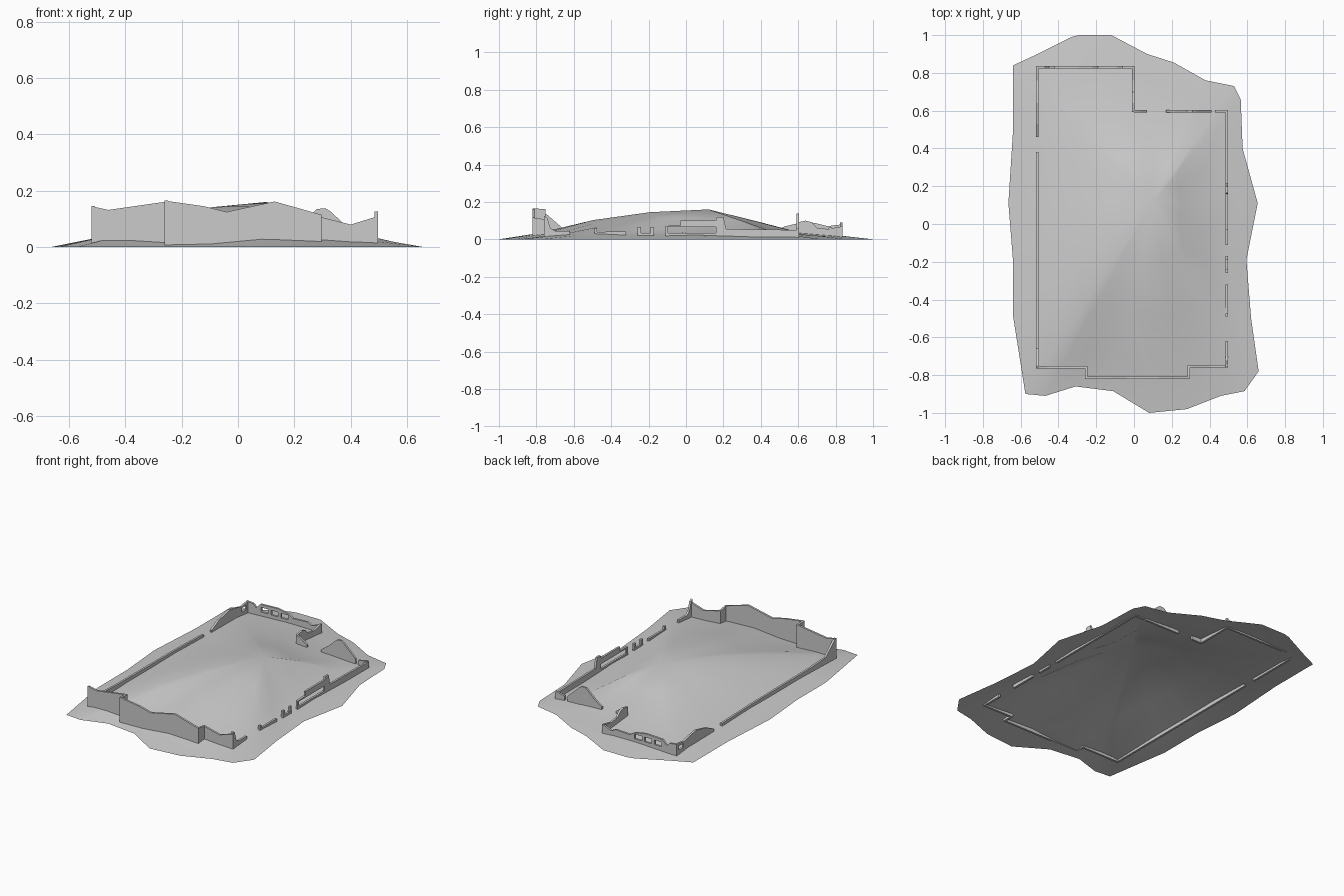
import bpy, bmesh
from mathutils import Vector

if "Cube" in bpy.data.objects:
    bpy.data.objects.remove(bpy.data.objects["Cube"])

THICK = 0.013   # wall thickness
BASE = 0.008    # wall foot, slightly under the ground sheet


def new_object(name, bm):
    bmesh.ops.recalc_face_normals(bm, faces=bm.faces[:])
    me = bpy.data.meshes.new(name)
    bm.to_mesh(me)
    bm.free()
    ob = bpy.data.objects.new(name, me)
    bpy.context.collection.objects.link(ob)
    return ob


def slab(name, axis, pos, outline, thick=THICK):
    """Extrude a (run, z) outline; axis is the direction the wall runs in."""
    bm = bmesh.new()
    def place(u, z, d):
        return (u, pos + d, z) if axis == 'x' else (pos + d, u, z)
    verts = [bm.verts.new(place(u, z, -thick / 2)) for u, z in outline]
    face = bm.faces.new(verts)
    ext = bmesh.ops.extrude_face_region(bm, geom=[face])
    off = Vector(place(0, 0, thick / 2)) - Vector(place(0, 0, -thick / 2))
    bmesh.ops.translate(bm, vec=off,
                        verts=[v for v in ext['geom'] if isinstance(v, bmesh.types.BMVert)])
    # the starting face is kept as the second side of the slab
    if not face.is_valid:
        bm.faces.new(verts)
    return new_object(name, bm)


def wall(name, axis, pos, top, windows=()):
    """Wall with a broken top edge and rectangular windows (u0, u1, z0, z1)."""
    ob = slab(name, axis, pos, [(top[0][0], BASE)] + top + [(top[-1][0], BASE)])
    for u0, u1, z0, z1 in windows:
        cutter = slab("window_cutter", axis, pos,
                      [(u0, z0), (u0, z1), (u1, z1), (u1, z0)], 0.06)
        cutter.hide_render = True
        mod = ob.modifiers.new("window", 'BOOLEAN')
        mod.operation, mod.object, mod.solver = 'DIFFERENCE', cutter, 'EXACT'
        bpy.context.view_layer.objects.active = ob
        bpy.ops.object.modifier_apply(modifier=mod.name)
        bpy.data.objects.remove(cutter)
    return ob


# Ground mound: irregular outline shrunk in rings towards the summit,
# fuller to the south and flatter to the north and east
outline = [(-.64, .84), (-.51, .9), (-.33, .99), (-.29, 1), (-.12, 1), (.07, .9), (.21, .855),
           (.38, .76), (.53, .73), (.565, .66), (.575, .4), (.655, .11), (.595, -.19),
           (.62, -.5), (.66, -.78), (.585, -.885), (.46, -.91), (.28, -.98), (.08, -1),
           (-.11, -.885), (-.31, -.86), (-.47, -.91), (-.575, -.9), (-.64, -.49),
           (-.64, -.2), (-.665, .11), (-.64, .5)]
hub = Vector((.1, .12, .16))
bm = bmesh.new()
rings = []
for t, h, south, north, east in [(0, 0, 0, 0, 0), (.19, .029, .004, .011, .014),
                                 (.45, .077, .026, .043, .047), (.72, .127, .018, .03, .024)]:
    ring = []
    for x, y in outline:
        p = Vector((x, y, 0))
        d = Vector((x - hub.x, y - hub.y)).normalized()
        fall = max(north * max(d.y, 0), east * min(1, 2 * max(d.x, 0)))
        q = p.lerp(hub, t)
        ring.append(bm.verts.new((q.x, q.y, h + south * max(-d.y, 0) - fall)))
    rings.append(ring)
n = len(outline)
for a, b in zip(rings, rings[1:]):
    for i in range(n):
        j = (i + 1) % n
        bm.faces.new((a[i], a[j], b[j], b[i]))
peak = bm.verts.new(hub)
for i in range(n):
    bm.faces.new((rings[-1][i], rings[-1][(i + 1) % n], peak))
for f in bm.faces:
    f.smooth = True
new_object("ground_mound", bm)

# Front walls, with the middle stretch stepped forward
wall("front_wall_left", 'x', -.758, [(-.52, .145), (-.46, .132), (-.25, .162)])
wall("front_wall_middle", 'x', -.813, [(-.26, .165), (-.12, .145), (-.04, .125),
                                       (.13, .162), (.295, .115)])
wall("front_wall_right", 'x', -.753, [(.285, .108), (.3, .105), (.4, .08), (.497, .11)])
wall("front_return_left", 'y', -.254, [(-.818, .165), (-.753, .162)])
wall("front_return_right", 'y', .289, [(-.818, .116), (-.748, .106)])

# Left walls with a doorway gap
wall("left_wall_long", 'y', -.513, [(-.763, .145), (-.74, .13), (-.66, .06), (-.5, .052),
                                    (.1, .048), (.38, .04)])
wall("left_wall_back", 'y', -.513, [(.46, .035), (.53, .07), (.64, .095), (.7, .085),
                                    (.76, .07), (.79, .075), (.836, .08)],
     [(.765, .81, .035, .06)])

# Back walls
wall("back_wall", 'x', .83, [(-.518, .08), (-.47, .075), (-.45, .055), (-.42, .085), (-.3, .09),
                             (-.22, .075), (-.19, .055), (-.09, .06), (-.06, .045), (.003, .07)],
     [(u, u + .05, .038, .067) for u in (-.415, -.345, -.275)])
wall("back_return", 'y', -.003, [(.593, .09), (.64, .1), (.67, .092), (.7, .062),
                                 (.76, .055), (.836, .07)])
wall("back_stub", 'x', .597, [(0, .09), (.03, .075), (.07, .045)])
wall("back_gable", 'x', .597, [(.17, .045), (.22, .08), (.28, .135), (.31, .138), (.33, .125),
                               (.41, .05)])
wall("back_corner", 'x', .597, [(.43, .045), (.495, .058)])

# Right wall fragments
wall("right_wall_long", 'y', .49, [(-.11, .072), (-.03, .075), (-.03, .102), (.16, .102),
                                   (.165, .12), (.2, .12), (.215, .055), (.603, .05)],
     [(-.095, .16, .034, .065)])
wall("right_wall_notched", 'y', .49, [(-.26, .065), (-.24, .065), (-.24, .035), (-.19, .035),
                                      (-.19, .065), (-.17, .065)])
wall("right_wall_low", 'y', .49, [(-.49, .06), (-.475, .06), (-.475, .04), (-.32, .042)])
wall("right_wall_front", 'y', .49, [(-.758, .126), (-.742, .115), (-.725, .06), (-.7, .045),
                                    (-.62, .045)])
